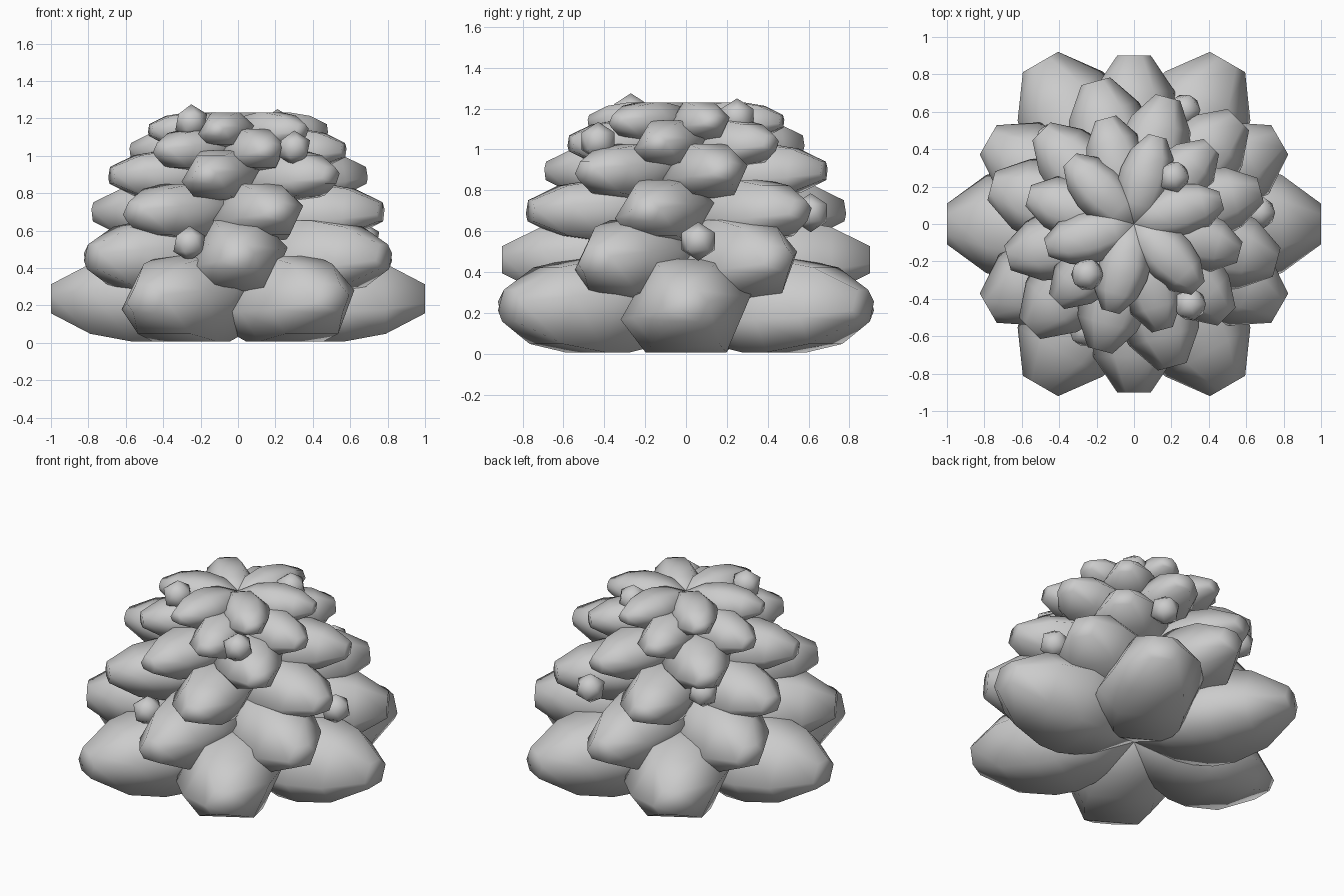
import bpy, bmesh
from math import radians
from mathutils import Matrix

if "Cube" in bpy.data.objects:
    bpy.data.objects.remove(bpy.data.objects["Cube"])

# Skewed hexagonal cross-section (width, height) and its growth along the petal
SECTION = [(1.0, 0.25), (0.48, 1.0), (-0.48, 1.0), (-1.0, -0.3), (-0.62, -1.0), (0.62, -1.0)]
GROWTH = [(0.0, 0.36), (0.22, 0.82), (0.43, 1.0), (0.57, 1.0), (0.79, 0.82), (1.0, 0.34)]


def finish(bm, name, angle):
    bmesh.ops.recalc_face_normals(bm, faces=bm.faces)
    mesh = bpy.data.meshes.new(name)
    bm.to_mesh(mesh)
    bm.free()
    obj = bpy.data.objects.new(name, mesh)
    bpy.context.collection.objects.link(obj)
    bpy.context.view_layer.objects.active = obj
    obj.select_set(True)
    bpy.ops.object.shade_smooth_by_angle(angle=radians(angle))
    obj.select_set(False)


def add_petal(bm, length, width, height, z, angle):
    # symmetric bulging petal running from the axis outwards, blunt at both ends
    place = Matrix.Translation((0, 0, z)) @ Matrix.Rotation(radians(angle), 4, 'Z')
    rings = []
    for r, s in GROWTH:
        ring = [bm.verts.new((r * length, w * s * width, h * s * height)) for w, h in SECTION]
        bmesh.ops.transform(bm, matrix=place, verts=ring)
        rings.append(ring)
    n = len(SECTION)
    for a, b in zip(rings, rings[1:]):
        for i in range(n):
            j = (i + 1) % n
            bm.faces.new((a[i], b[i], b[j], a[j]))
    bm.faces.new(rings[0])
    bm.faces.new(rings[-1])


# Tiers of six petals: length, half width, half height, centre z, first angle
TIERS = [(1.00, 0.32, 0.228, 0.235, 0),
         (0.90, 0.265, 0.195, 0.46, 30),
         (0.79, 0.235, 0.150, 0.70, 45),
         (0.70, 0.20, 0.132, 0.895, 15),
         (0.585, 0.17, 0.112, 1.03, 45),
         (0.485, 0.145, 0.093, 1.137, 15)]
for i, (length, width, height, z, start) in enumerate(TIERS):
    bm = bmesh.new()
    for k in range(6):
        add_petal(bm, length, width, height, z, start + 60 * k)
    finish(bm, f"leaf_tier_{i + 1}", 80)

# Small round buds between the leaves
BUDS = [(-0.26, -0.57, 0.53), (0.67, 0.06, 0.55), (0.27, 0.61, 0.69), (-0.44, 0.45, 0.79),
        (0.30, -0.43, 1.04), (0.21, 0.25, 1.155), (-0.25, -0.27, 1.18)]
for i, pos in enumerate(BUDS):
    bm = bmesh.new()
    bmesh.ops.create_icosphere(bm, subdivisions=1, radius=0.095, matrix=Matrix.Translation(pos))
    finish(bm, f"bud_{i + 1}", 80)
